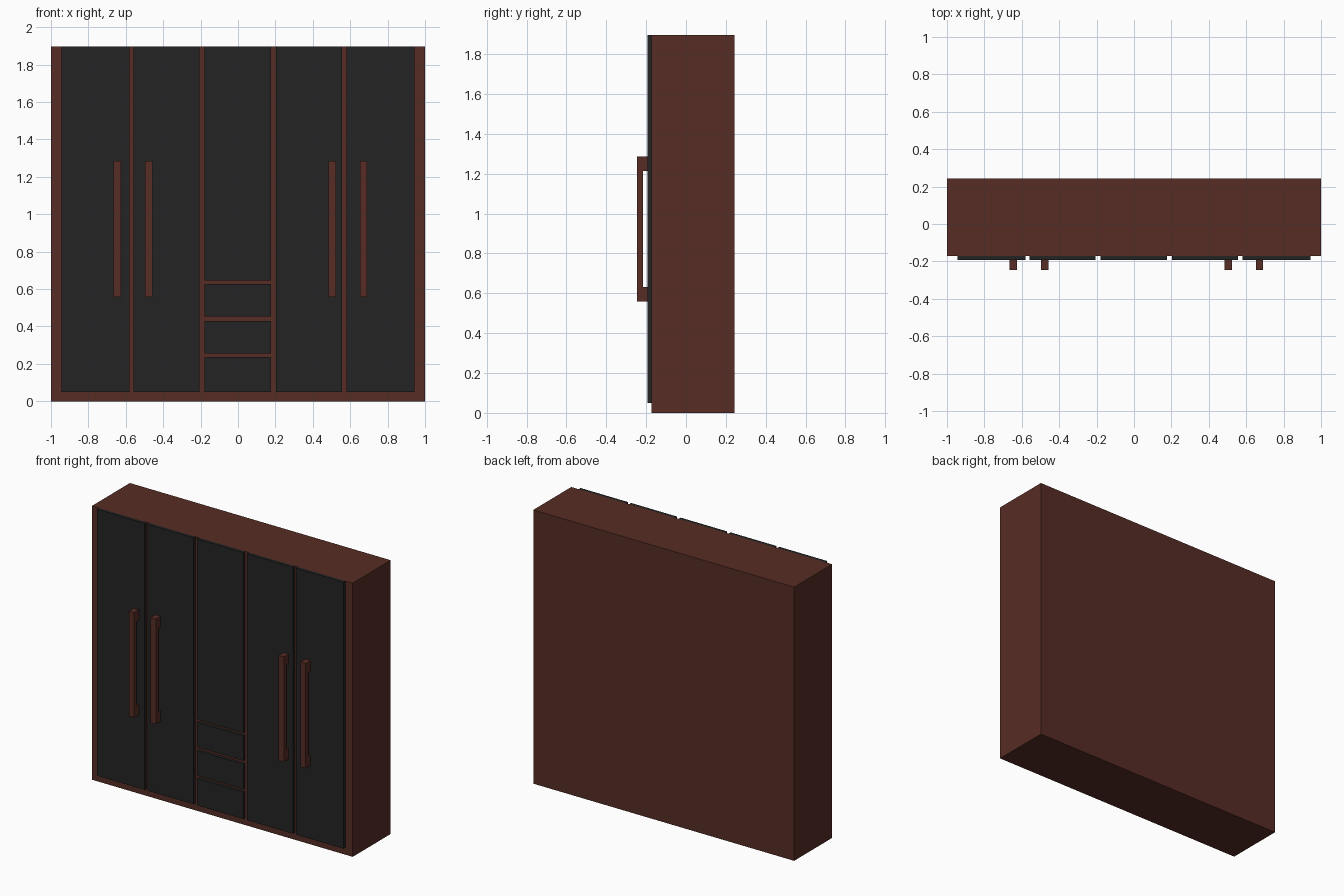
import bpy
import bmesh

if "Cube" in bpy.data.objects:
    bpy.data.objects.remove(bpy.data.objects["Cube"])


def material(name, rgb):
    m = bpy.data.materials.new(name)
    m.diffuse_color = (*rgb, 1.0)
    m.use_nodes = True
    m.node_tree.nodes["Principled BSDF"].inputs["Base Color"].default_value = m.diffuse_color
    return m


WOOD = material("dark_brown_wood", (0.095, 0.026, 0.018))
BLACK = material("black_panel", (0.017, 0.017, 0.017))


def finish(bm, name, mat):
    bmesh.ops.recalc_face_normals(bm, faces=bm.faces[:])
    mesh = bpy.data.meshes.new(name)
    bm.to_mesh(mesh)
    bm.free()
    mesh.materials.append(mat)
    ob = bpy.data.objects.new(name, mesh)
    bpy.context.collection.objects.link(ob)
    return ob


def extrude_profile(name, yz, x0, x1, mat):
    """Extrude a side profile of (y, z) points from x0 to x1."""
    bm = bmesh.new()
    face = bm.faces.new([bm.verts.new((x0, y, z)) for y, z in yz])
    ext = bmesh.ops.extrude_face_region(bm, geom=[face])
    moved = [v for v in ext["geom"] if isinstance(v, bmesh.types.BMVert)]
    bmesh.ops.translate(bm, verts=moved, vec=(x1 - x0, 0, 0))
    return finish(bm, name, mat)


def box(name, x, y, z, mat):
    return extrude_profile(name, [(y[0], z[0]), (y[1], z[0]), (y[1], z[1]), (y[0], z[1])],
                           x[0], x[1], mat)


TOP = 1.897
FRONT, PANEL, BACK = -0.172, -0.193, 0.244
HANDLE = -0.245

# Cabinet body
box("cabinet_body", (-1, 1), (FRONT, BACK), (0, TOP), WOOD)

# Tall doors
panel_y = (PANEL, FRONT)
for i, x in enumerate([(-0.945, -0.58), (-0.558, -0.206), (0.203, 0.556), (0.579, 0.944)]):
    box(f"tall_door_{i + 1}", x, panel_y, (0.05, TOP), BLACK)

# Centre column: upper door and three drawer fronts
centre_x = (-0.179, 0.176)
box("centre_door", centre_x, panel_y, (0.646, TOP), BLACK)
for i, z in enumerate([(0.05, 0.236), (0.256, 0.43), (0.453, 0.626)]):
    box(f"drawer_front_{i + 1}", centre_x, panel_y, z, BLACK)

# Handles: C-shaped side profile with two feet touching the door
lo, hi, foot, grip = 0.558, 1.286, 0.073, HANDLE + 0.028
profile = [(HANDLE, lo), (PANEL, lo), (PANEL, lo + foot), (grip, lo + foot),
           (grip, hi - foot), (PANEL, hi - foot), (PANEL, hi), (HANDLE, hi)]
for i, x in enumerate([-0.645, -0.478, 0.503, 0.671]):
    extrude_profile(f"door_handle_{i + 1}", profile, x - 0.02, x + 0.02, WOOD)
